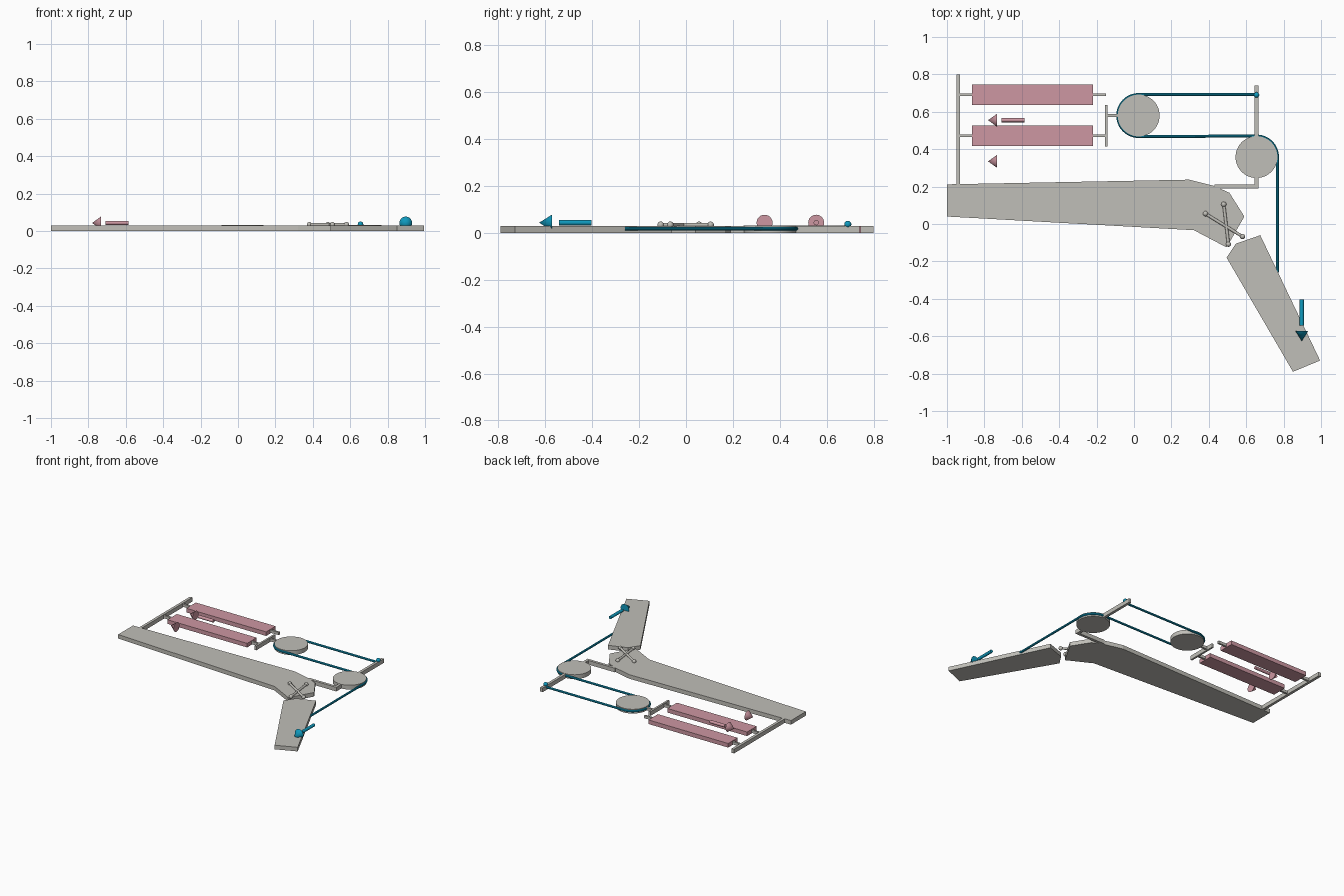
import bpy, bmesh, math
from mathutils import Vector

if "Cube" in bpy.data.objects:
    bpy.data.objects.remove(bpy.data.objects["Cube"])

T = 0.03  # plate thickness


def material(name, rgb):
    m = bpy.data.materials.new(name)
    m.diffuse_color = (*rgb, 1)
    m.use_nodes = True
    m.node_tree.nodes["Principled BSDF"].inputs["Base Color"].default_value = m.diffuse_color
    return m


GREY = material("warm_grey", (0.53, 0.52, 0.48))
PINK = material("dusty_pink", (0.61, 0.31, 0.36))
TEAL = material("teal", (0.005, 0.32, 0.51))


def finish(ob, name, mat, smooth=False):
    ob.name = name
    ob.data.materials.clear()
    ob.data.materials.append(mat)
    if smooth:
        bpy.ops.object.select_all(action='DESELECT')
        ob.select_set(True)
        bpy.context.view_layer.objects.active = ob
        bpy.ops.object.shade_smooth_by_angle(angle=math.radians(35))
    return ob


def plate(name, outline, mat=GREY, z0=0.0, z1=T):
    """Extrude a flat outline upward."""
    bm = bmesh.new()
    face = bm.faces.new([bm.verts.new((x, y, z0)) for x, y in outline])
    top = bmesh.ops.extrude_face_region(bm, geom=[face])["geom"]
    bmesh.ops.translate(bm, vec=(0, 0, z1 - z0),
                        verts=[v for v in top if isinstance(v, bmesh.types.BMVert)])
    bmesh.ops.recalc_face_normals(bm, faces=bm.faces)
    me = bpy.data.meshes.new(name)
    bm.to_mesh(me)
    bm.free()
    ob = bpy.data.objects.new(name, me)
    bpy.context.collection.objects.link(ob)
    return finish(ob, name, mat)


def bar(name, x0, x1, y0, y1, mat=GREY, z0=0.0, z1=T):
    return plate(name, [(x0, y0), (x1, y0), (x1, y1), (x0, y1)], mat, z0, z1)


def rod(name, a, b, r1, mat, r2=None, sides=24):
    """Cylinder or cone from a to b."""
    a, b = Vector(a), Vector(b)
    bpy.ops.mesh.primitive_cone_add(vertices=sides, radius1=r1, radius2=r1 if r2 is None else r2,
                                    depth=(b - a).length, location=(a + b) / 2)
    ob = bpy.context.object
    ob.rotation_euler = (b - a).to_track_quat('Z', 'Y').to_euler()
    return finish(ob, name, mat, True)


def ball(name, loc, r, mat):
    bpy.ops.mesh.primitive_uv_sphere_add(segments=20, ring_count=12, radius=r, location=loc)
    return finish(bpy.context.object, name, mat, True)


# Upper and lower limb plates
plate("upper_limb", [(-1, 0.04), (0.32, -0.033), (0.495, -0.125), (0.59, 0.04),
                     (0.51, 0.167), (0.43, 0.203), (0.295, 0.237), (-1, 0.212)])
plate("lower_limb", [(0.495, -0.18), (0.85, -0.79), (0.995, -0.73),
                     (0.675, -0.06), (0.545, -0.105)])

# Anchor frame and pulley bracket
bar("anchor_post", -0.95, -0.93, 0.2, 0.8)
bar("bracket_arm", 0.43, 0.665, 0.19, 0.21)
bar("bracket_post", 0.645, 0.665, 0.19, 0.74)

# Two actuator blocks with end links
for i, y in enumerate((0.692, 0.472)):
    bar(f"actuator_{i}", -0.865, -0.218, y - 0.055, y + 0.055, PINK)
    for side, x0, x1 in (("left", -0.93, -0.865), ("right", -0.218, -0.15)):
        bar(f"actuator_link_{side}_{i}", x0, x1, y - 0.007, y + 0.007, z0=0.006, z1=0.026)
bar("cross_link", -0.156, -0.142, 0.415, 0.635)
bar("pulley_link", -0.142, -0.08, 0.573, 0.587, z0=0.006, z1=0.026)

# Pulleys
R = 0.112
P1, P2 = (0.025, 0.58), (0.655, 0.358)
for i, (x, y) in enumerate((P1, P2)):
    rod(f"pulley_{i}", (x, y, 0), (x, y, T + 0.001), R, GREY, sides=48)


# Cable wrapping around both pulleys
def arc(c, start, end, n):
    return [(c[0] + R * math.cos(t), c[1] + R * math.sin(t))
            for t in (math.radians(start + (end - start) * k / n) for k in range(n + 1))]


path = [(0.655, 0.692)] + arc(P1, 90, 270, 24) + arc(P2, 90, 0, 14) + [(0.767, -0.26)]
cu = bpy.data.curves.new("cable", 'CURVE')
cu.dimensions = '3D'
cu.bevel_depth = 0.008
cu.bevel_resolution = 3
cu.use_fill_caps = True
sp = cu.splines.new('POLY')
sp.points.add(len(path) - 1)
for p, (x, y) in zip(sp.points, path):
    p.co = (x, y, 0.018, 1)
cable = bpy.data.objects.new("cable", cu)
bpy.context.collection.objects.link(cable)
bpy.ops.object.select_all(action='DESELECT')
cable.select_set(True)
bpy.context.view_layer.objects.active = cable
bpy.ops.object.convert(target='MESH')
finish(bpy.context.object, "cable", TEAL, True)
ball("cable_anchor", (0.655, 0.69, 0.036), 0.015, TEAL)

# Crossed joint links with ball ends
for i, (a, b) in enumerate((((0.382, 0.055), (0.58, -0.067)), ((0.48, 0.105), (0.505, -0.108)))):
    rod(f"joint_link_{i}", (*a, 0.034), (*b, 0.034), 0.008, GREY, sides=16)
    for k, p in enumerate((a, b)):
        ball(f"joint_ball_{i}_{k}", (*p, 0.034), 0.014, GREY)

# Direction arrows
Z = 0.043
for i, y in enumerate((0.555, 0.335)):
    rod(f"pull_arrow_head_{i}", (-0.733, y, Z), (-0.78, y, Z), 0.034, PINK, 0)
rod("pull_arrow_shaft", (-0.585, 0.555, Z), (-0.708, 0.555, Z), 0.011, PINK)
rod("motion_arrow_head", (0.897, -0.572, Z), (0.897, -0.626, Z), 0.034, TEAL, 0)
rod("motion_arrow_shaft", (0.897, -0.403, Z), (0.897, -0.542, Z), 0.011, TEAL)
